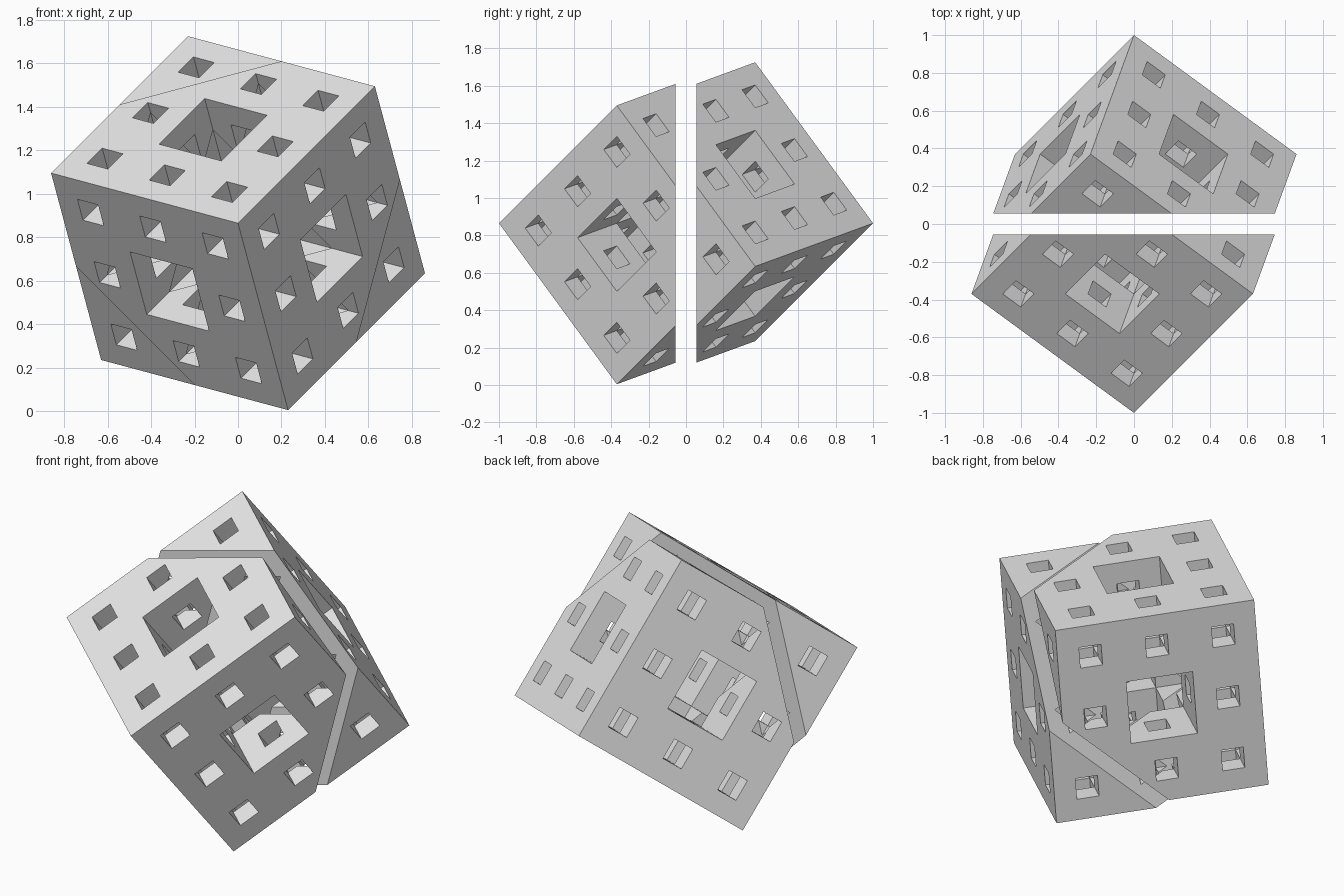
import bpy
import bmesh
from itertools import product
from math import sqrt, cos, sin, radians, atan2
from mathutils import Vector, Matrix

old = bpy.data.objects.get("Cube")
if old:
    bpy.data.objects.remove(old, do_unlink=True)

N = 9                      # cells per side of the sponge
GAP = 0.055                # half of the gap between the pieces
DIAGONAL = 2 - 2 * GAP     # body diagonal of the uncut cube
CELL = DIAGONAL / sqrt(3) / N
MID_Z = 0.865

grey = bpy.data.materials.new("light grey")
grey.use_nodes = True
grey.diffuse_color = (0.8, 0.8, 0.8, 1)
grey.node_tree.nodes["Principled BSDF"].inputs["Base Color"].default_value = (0.8, 0.8, 0.8, 1)

# Cube axes, turned so that the body diagonal runs along y
axes = [Vector((sqrt(2 / 3) * cos(radians(a)), 1 / sqrt(3), sqrt(2 / 3) * sin(radians(a))))
        for a in (45, 165, 285)]


def solid(c):
    """True if the cell belongs to the twice-divided sponge."""
    if min(c) < 0 or max(c) >= N:
        return False
    coarse = sum(v // 3 == 1 for v in c)
    fine = sum(v % 3 == 1 for v in c)
    return coarse < 2 and fine < 2


def place(p):
    """Cell grid coordinates to model space, centred on the origin."""
    return sum((axes[i] * (p[i] - N / 2) * CELL for i in range(3)), Vector())


def add_face(bm, points, normal):
    face = bm.faces.new([bm.verts.new(p) for p in points])
    face.normal_update()
    if face.normal.dot(normal) < 0:
        face.normal_flip()


def cell_section(c):
    """Polygon where the middle plane cuts one cell."""
    points = []
    for axis in range(3):
        u, v = [i for i in range(3) if i != axis]
        for du, dv in product((0, 1), repeat=2):
            p = list(c)
            p[u] += du
            p[v] += dv
            p[axis] = 1.5 * N - p[u] - p[v]
            if c[axis] < p[axis] < c[axis] + 1:
                points.append(place(p))
    if len(points) < 3:
        return []
    mid = sum(points, Vector()) / len(points)
    return sorted(points, key=lambda q: atan2(q.z - mid.z, q.x - mid.x))


def make_half(name, side):
    bm = bmesh.new()
    cells = [c for c in product(range(N), repeat=3) if solid(c)]
    # Outer skin and tunnel walls
    for c in cells:
        for axis, step in product(range(3), (-1, 1)):
            neighbour = list(c)
            neighbour[axis] += step
            if solid(neighbour):
                continue
            u, v = [i for i in range(3) if i != axis]
            corners = []
            for du, dv in ((0, 0), (1, 0), (1, 1), (0, 1)):
                p = list(c)
                p[axis] += step > 0
                p[u] += du
                p[v] += dv
                corners.append(place(p))
            add_face(bm, corners, axes[axis] * step)
    bmesh.ops.remove_doubles(bm, verts=bm.verts, dist=1e-4)
    # Keep one side of the middle plane, then close the cut
    bmesh.ops.bisect_plane(bm, geom=bm.verts[:] + bm.edges[:] + bm.faces[:], dist=1e-6,
                           plane_co=(0, 0, 0), plane_no=(0, -side, 0), clear_outer=True)
    for c in cells:
        section = cell_section(c)
        if section:
            add_face(bm, section, Vector((0, -side, 0)))
    bmesh.ops.remove_doubles(bm, verts=bm.verts, dist=1e-4)
    bmesh.ops.transform(bm, verts=bm.verts,
                        matrix=Matrix.Translation((0, side * GAP, MID_Z)))
    low = min(v.co.z for v in bm.verts)
    print(name, len(bm.faces), low)
    mesh = bpy.data.meshes.new(name)
    bm.to_mesh(mesh)
    bm.free()
    mesh.materials.append(grey)
    obj = bpy.data.objects.new(name, mesh)
    bpy.context.collection.objects.link(obj)


make_half("front_half", -1)
make_half("back_half", 1)
